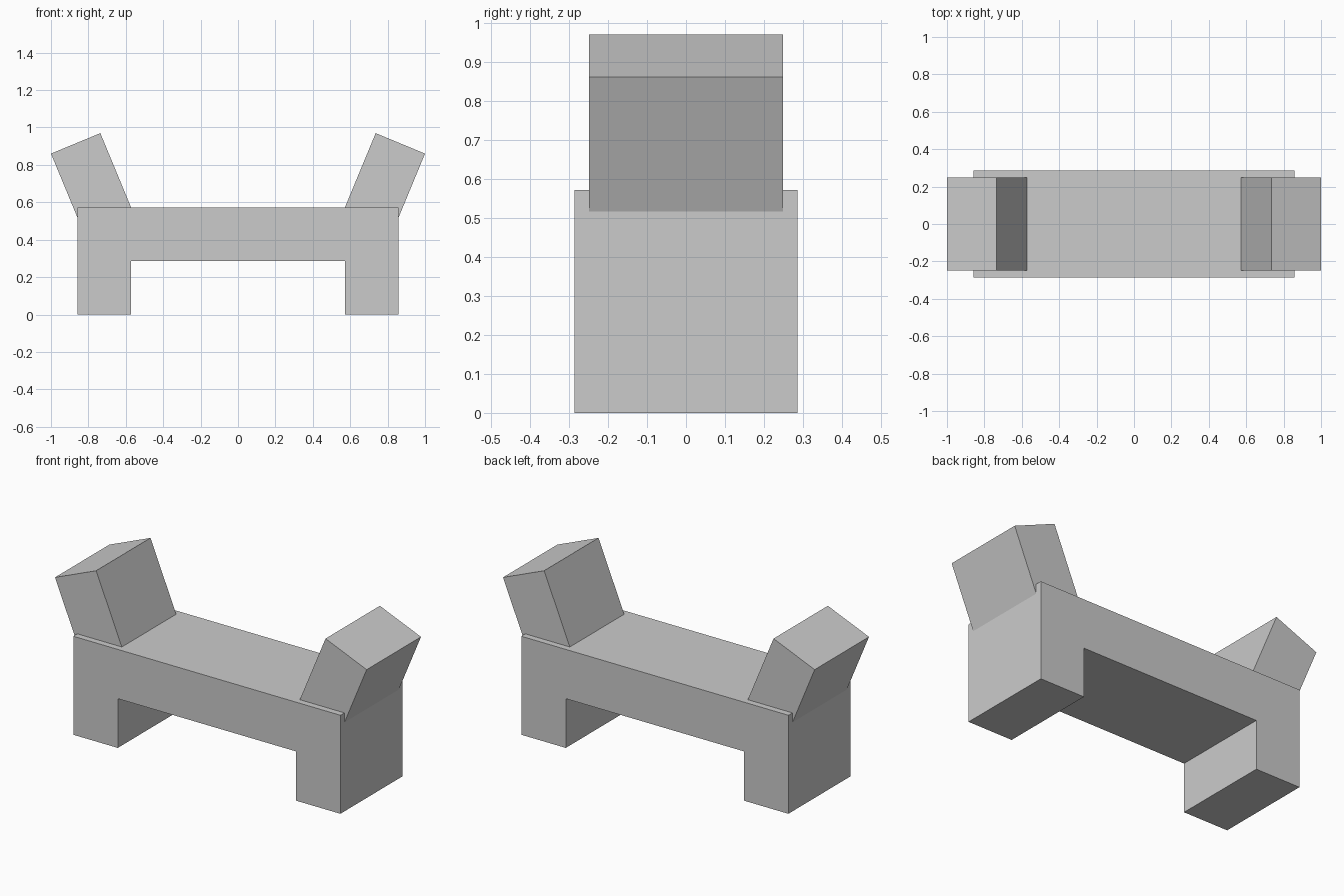
import bpy
import bmesh
from math import radians
from mathutils import Matrix, Vector

cube = bpy.data.objects.get("Cube")
if cube:
    bpy.data.objects.remove(cube, do_unlink=True)

UNIT = 2 / 7  # leg width, seat thickness and half depth

grey = bpy.data.materials.new("light_grey")
grey.use_nodes = True
grey.diffuse_color = (0.6, 0.6, 0.6, 1)
grey.node_tree.nodes["Principled BSDF"].inputs["Base Color"].default_value = (0.6, 0.6, 0.6, 1)


def add_object(name, bm):
    bmesh.ops.recalc_face_normals(bm, faces=bm.faces)
    mesh = bpy.data.meshes.new(name)
    bm.to_mesh(mesh)
    bm.free()
    mesh.materials.append(grey)
    obj = bpy.data.objects.new(name, mesh)
    bpy.context.collection.objects.link(obj)
    return obj


# Bench body: an arch outline extruded through its depth
outline = [(-3, 0), (-2, 0), (-2, 1), (2, 1), (2, 0), (3, 0), (3, 2), (-3, 2)]
bm = bmesh.new()
face = bm.faces.new([bm.verts.new((x * UNIT, -UNIT, z * UNIT)) for x, z in outline])
extruded = bmesh.ops.extrude_face_region(bm, geom=[face])["geom"]
bmesh.ops.translate(bm, vec=(0, 2 * UNIT, 0),
                    verts=[v for v in extruded if isinstance(v, bmesh.types.BMVert)])
add_object("bench_body", bm)

# Armrests: blocks leaning outward, sunk into the seat
ARM_LENGTH = 0.5
for name, side in (("left_armrest", 1), ("right_armrest", -1)):
    tilt = Matrix.Rotation(side * radians(22.5), 4, "Y")
    top_centre = Vector((side * 0.868, 0, 0.915))
    centre = top_centre - tilt @ Vector((0, 0, ARM_LENGTH / 2))
    size = Matrix.Diagonal((UNIT, 0.498, ARM_LENGTH, 1))
    bm = bmesh.new()
    bmesh.ops.create_cube(bm, size=1, matrix=Matrix.Translation(centre) @ tilt @ size)
    add_object(name, bm)
